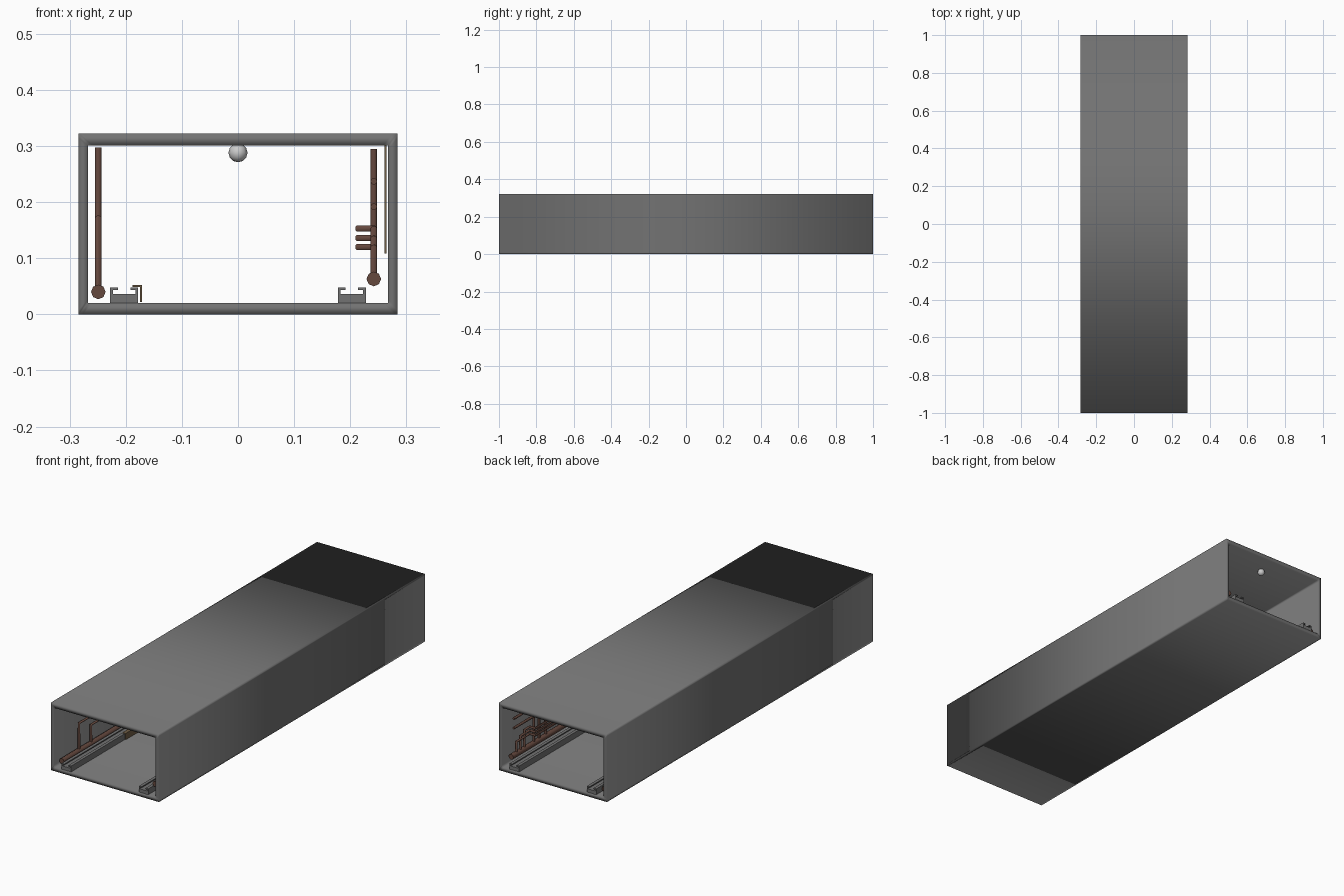
import bpy
import math

if "Cube" in bpy.data.objects:
    bpy.data.objects.remove(bpy.data.objects["Cube"])


def material(name, rgb):
    m = bpy.data.materials.new(name)
    m.diffuse_color = (*rgb, 1)
    m.use_nodes = True
    m.node_tree.nodes["Principled BSDF"].inputs["Base Color"].default_value = m.diffuse_color
    return m


CONCRETE = material("dark_grey", (0.17, 0.17, 0.17))
PIPE = material("rust_brown", (0.13, 0.065, 0.048))
TAN = material("dull_tan", (0.16, 0.11, 0.06))


def mesh_object(name, verts, faces, mat=None):
    me = bpy.data.meshes.new(name)
    me.from_pydata(verts, [], faces)
    me.update()
    ob = bpy.data.objects.new(name, me)
    bpy.context.collection.objects.link(ob)
    if mat:
        me.materials.append(mat)
    return ob


def extrude_profile(name, pts, y0, y1, mat):
    """Closed x/z profile (clockwise or not) swept along y, with capped ends."""
    area = sum(a[0] * b[1] - b[0] * a[1] for a, b in zip(pts, pts[1:] + pts[:1]))
    if area < 0:
        pts = pts[::-1]
    n = len(pts)
    verts = [(x, y, z) for y in (y0, y1) for x, z in pts]
    faces = [(i, (i + 1) % n, (i + 1) % n + n, i + n) for i in range(n)]
    faces = [f[::1] for f in faces] + [tuple(reversed(range(n, 2 * n))), tuple(range(n))]
    faces[-2] = tuple(reversed(range(n, 2 * n)))
    return mesh_object(name, verts, faces, mat)


def box(name, x0, x1, y0, y1, z0, z1, mat):
    return extrude_profile(name, [(x0, z0), (x1, z0), (x1, z1), (x0, z1)], y0, y1, mat)


def tube(name, paths, radius):
    """Eight-sided pipes following straight-line paths."""
    cu = bpy.data.curves.new(name, 'CURVE')
    cu.dimensions = '3D'
    cu.bevel_depth = radius
    cu.bevel_resolution = 2
    cu.use_fill_caps = True
    for path in paths:
        sp = cu.splines.new('POLY')
        sp.points.add(len(path) - 1)
        for p, co in zip(sp.points, path):
            p.co = (*co, 1)
    cu.materials.append(PIPE)
    ob = bpy.data.objects.new(name, cu)
    bpy.context.collection.objects.link(ob)
    bpy.ops.object.select_all(action='DESELECT')
    ob.select_set(True)
    bpy.context.view_layer.objects.active = ob
    bpy.ops.object.convert(target='MESH')
    bpy.ops.object.shade_smooth_by_angle(angle=math.radians(50))


# Tunnel shell: hollow box, with support loops beside the long edges
def ring(w, z0, z1, s):
    return [(-w, z0), (-w + s, z0), (w - s, z0), (w, z0), (w, z0 + s), (w, z1 - s),
            (w, z1), (w - s, z1), (-w + s, z1), (-w, z1), (-w, z1 - s), (-w, z0 + s)]


outer, inner = ring(0.284, 0, 0.322, 0.008), ring(0.267, 0.02, 0.301, 0.008)
n = len(outer)
loops = [(outer, -1), (outer, 1), (inner, 1), (inner, -1)]
verts = [(x, y, z) for prof, y in loops for x, z in prof]
faces = [(k * n + i, k * n + (i + 1) % n, (k + 1) % 4 * n + (i + 1) % n, (k + 1) % 4 * n + i)
         for k in range(4) for i in range(n)]
shell = mesh_object("tunnel_shell", verts, faces, CONCRETE)
shell.data.shade_smooth()

# Pair of lipped channel rails
rail = [(0.178, 0.019), (0.228, 0.019), (0.228, 0.048), (0.214, 0.048), (0.214, 0.043),
        (0.223, 0.043), (0.223, 0.036), (0.183, 0.036), (0.183, 0.043), (0.192, 0.043),
        (0.192, 0.048), (0.178, 0.048)]
for name, s in (("rail_right", 1), ("rail_left", -1)):
    extrude_profile(name, [(s * x, z) for x, z in rail], -1, 1, CONCRETE)

# Angled cover beside the left rail, and thin panel on the right wall
cover = [(-0.188, 0.049), (-0.175, 0.049), (-0.175, 0.022), (-0.171, 0.022),
         (-0.171, 0.052), (-0.188, 0.052)]
extrude_profile("rail_cover", cover, -0.6, 0.6, TAN)
box("wall_panel", 0.261, 0.265, -0.4, 0.4, 0.108, 0.301, TAN)

# Ceiling lamps
for i in range(4):
    bpy.ops.mesh.primitive_uv_sphere_add(segments=8, ring_count=6, radius=0.017,
                                         location=(0, -0.91 + i * 1.82 / 3, 0.288))
    bpy.context.object.name = f"ceiling_lamp_{i + 1}"
    bpy.ops.object.shade_smooth()

# Main pipes along both walls
L, R = -0.249, 0.242
tube("main_pipe_left", [[(L, -0.97, 0.04), (L, 0.97, 0.04)]], 0.013)
tube("main_pipe_right", [[(R, -0.97, 0.063), (R, 0.97, 0.063)]], 0.013)

# Left branches: rise, run along the wall, then go up to the ceiling
tube("branch_pipes_left", [
    [(L, -0.84, 0.04), (L, -0.84, 0.172), (L, -0.45, 0.172), (L, -0.45, 0.297)],
    [(L, -0.75, 0.04), (L, -0.75, 0.13), (L, -0.35, 0.13), (L, -0.35, 0.297)],
    [(L, 0.4, 0.04), (L, 0.4, 0.297)]], 0.006)

# Right branches: three pipes stepping out around the risers, at each end
right = []
for s in (1, -1):
    for i, z in enumerate((0.12, 0.136, 0.153)):
        y = s * (0.93 - 0.03 * i)
        right.append([(R, y, 0.063), (R, y, z), (R, s * 0.83, z), (0.213, s * 0.83, z),
                      (0.213, s * 0.67, z), (R, s * 0.67, z), (R, s * 0.3, z)])
    right += [[(R, s * y, 0.063), (R, s * y, 0.295)] for y in (0.8, 0.76, 0.71)]
right += [[(R, -0.95, z), (R, 0.95, z)] for z in (0.192, 0.237)]
tube("branch_pipes_right", right, 0.006)

# Make every face point outwards
for ob in list(bpy.context.scene.objects):
    bpy.ops.object.select_all(action='DESELECT')
    ob.select_set(True)
    bpy.context.view_layer.objects.active = ob
    bpy.ops.object.mode_set(mode='EDIT')
    bpy.ops.mesh.select_all(action='SELECT')
    bpy.ops.mesh.normals_make_consistent(inside=False)
    bpy.ops.object.mode_set(mode='OBJECT')
